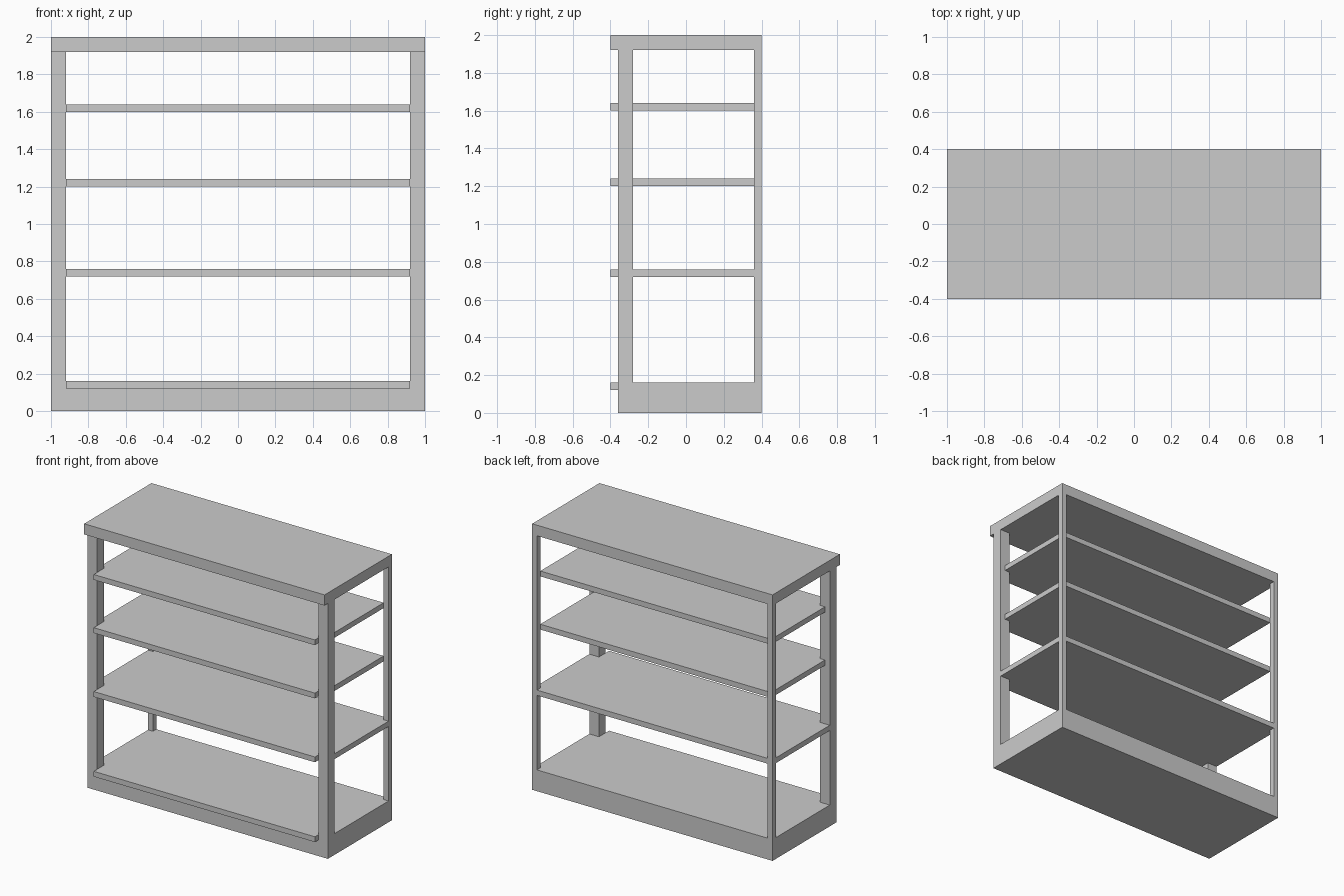
import bpy, bmesh

if "Cube" in bpy.data.objects:
    bpy.data.objects.remove(bpy.data.objects["Cube"])


def slab(name, half_outline, z0, z1):
    """Extrude a plan outline, mirrored about x = 0, from z0 to z1."""
    outline = half_outline + [(-x, y) for x, y in reversed(half_outline)]
    return prism(name, outline, z0, z1)


def prism(name, outline, z0, z1):
    bm = bmesh.new()
    face = bm.faces.new([bm.verts.new((x, y, z0)) for x, y in outline])
    ext = bmesh.ops.extrude_face_region(bm, geom=[face])
    top = [v for v in ext["geom"] if isinstance(v, bmesh.types.BMVert)]
    bmesh.ops.translate(bm, verts=top, vec=(0, 0, z1 - z0))
    bmesh.ops.recalc_face_normals(bm, faces=bm.faces)
    mesh = bpy.data.meshes.new(name)
    bm.to_mesh(mesh)
    bm.free()
    obj = bpy.data.objects.new(name, mesh)
    bpy.context.collection.objects.link(obj)
    return obj


def mirrored_post(name, x0, x1, y0, y1):
    post = prism(name, [(x0, y0), (x1, y0), (x1, y1), (x0, y1)], 0.16, 1.92)
    post.modifiers.new("mirror", 'MIRROR')


# Top board and solid plinth
slab("top_board", [(1, -0.4), (1, 0.4)], 1.92, 2.0)
slab("plinth", [(1, -0.36), (1, 0.4)], 0.0, 0.16)
slab("plinth_lip", [(0.92, -0.4), (0.92, -0.36)], 0.12, 0.16)

# Thick front posts and thin back posts
mirrored_post("front_posts", 0.92, 1.0, -0.36, -0.28)
mirrored_post("back_posts", 0.96, 1.0, 0.36, 0.4)

# Lowest shelf is flush with the sides and back, notched around the posts
slab("lower_shelf", [(0.92, -0.4), (0.92, -0.28), (1, -0.28),
                     (1, 0.36), (0.96, 0.36), (0.96, 0.4)], 0.72, 0.76)

# Upper shelves are inset behind the posts
inset = [(0.92, -0.4), (0.92, -0.28), (0.96, -0.28), (0.96, 0.36)]
for name, z in (("middle_shelf", 1.2), ("upper_shelf", 1.6)):
    slab(name, inset, z, z + 0.04)
